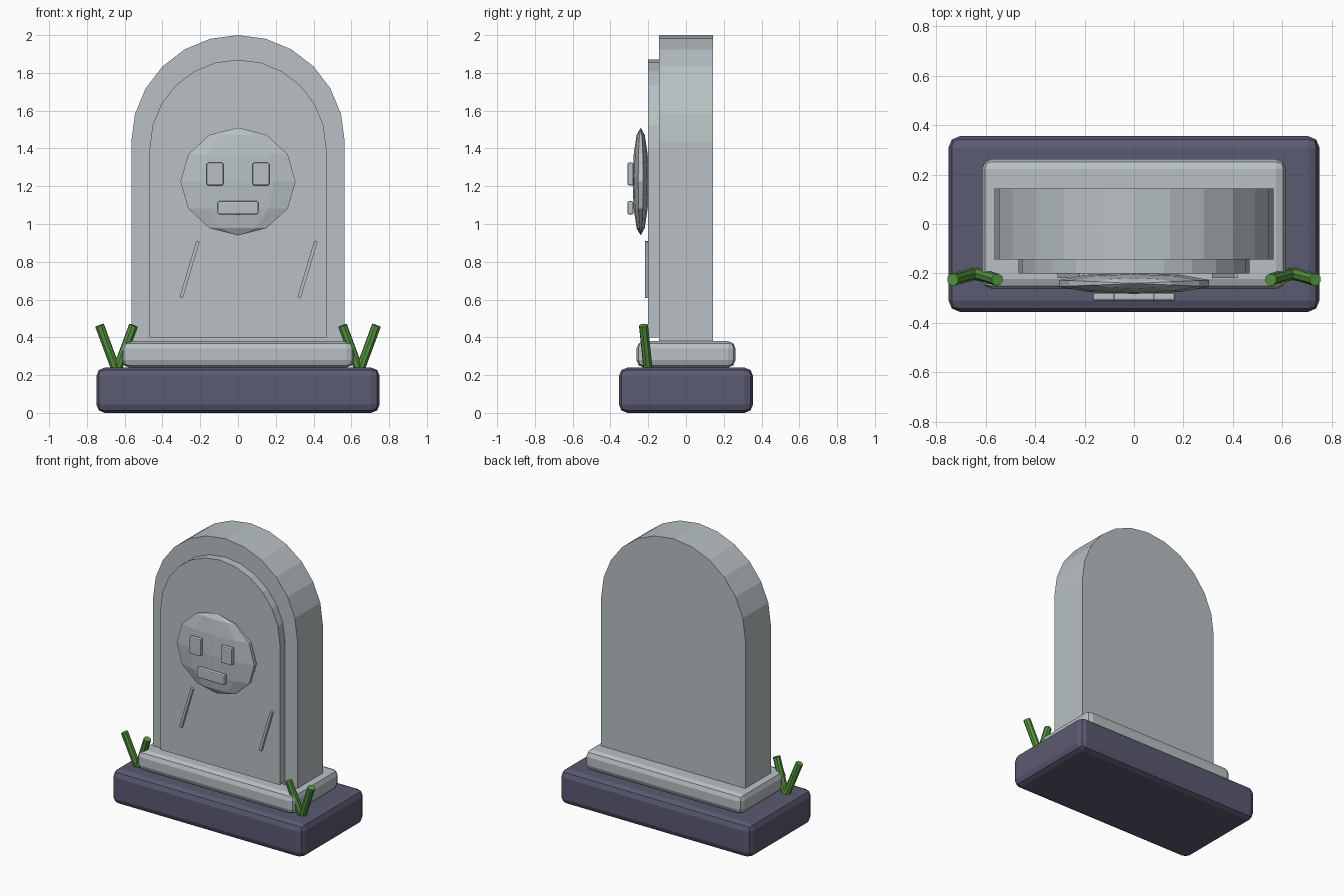
import bpy, bmesh, math
from mathutils import Vector, Matrix

cube = bpy.data.objects.get("Cube")
if cube:
    bpy.data.objects.remove(cube, do_unlink=True)


def material(name, color):
    m = bpy.data.materials.new(name)
    m.use_nodes = True
    m.diffuse_color = (*color, 1)
    m.node_tree.nodes["Principled BSDF"].inputs["Base Color"].default_value = (*color, 1)
    return m


STONE = material("grey stone", (0.48, 0.53, 0.55))
BASE = material("dark purple stone", (0.105, 0.103, 0.17))
GRASS = material("grass green", (0.095, 0.31, 0.053))


def finish(name, bm, mat):
    bmesh.ops.recalc_face_normals(bm, faces=bm.faces)
    mesh = bpy.data.meshes.new(name)
    bm.to_mesh(mesh)
    bm.free()
    mesh.materials.append(mat)
    ob = bpy.data.objects.new(name, mesh)
    bpy.context.collection.objects.link(ob)
    return ob


def box(name, center, size, mat, bevel=0, tilt=0):
    bm = bmesh.new()
    bmesh.ops.create_cube(bm, size=1, matrix=Matrix.Diagonal((*size, 1)))
    ob = finish(name, bm, mat)
    ob.location = center
    ob.rotation_euler.y = tilt
    if bevel:
        mod = ob.modifiers.new("rounded edges", 'BEVEL')
        mod.width = bevel
        mod.segments = 2
    return ob


def arch(name, radius, bottom, spring, front, back, mat, steps=12):
    """Upright slab with a half-round top, extruded along y."""
    profile = [(-radius, bottom), (radius, bottom)]
    for i in range(steps + 1):
        a = math.pi * i / steps
        profile.append((radius * math.cos(a), spring + radius * math.sin(a)))
    bm = bmesh.new()
    face = bm.faces.new([bm.verts.new((x, front, z)) for x, z in profile])
    ext = bmesh.ops.extrude_face_region(bm, geom=[face])
    verts = [g for g in ext["geom"] if isinstance(g, bmesh.types.BMVert)]
    bmesh.ops.translate(bm, verts=verts, vec=(0, back - front, 0))
    return finish(name, bm, mat)


def blade(name, start, end, radius, mat):
    start, end = Vector(start), Vector(end)
    axis = end - start
    bm = bmesh.new()
    bmesh.ops.create_cone(bm, cap_ends=True, segments=8, radius1=radius,
                          radius2=radius, depth=axis.length)
    ob = finish(name, bm, mat)
    ob.location = (start + end) / 2
    ob.rotation_euler = axis.to_track_quat('Z', 'Y').to_euler()
    return ob


# Base and plinth
box("base", (0, 0, 0.12), (1.5, 0.71, 0.24), BASE, 0.045)
box("plinth", (0, 0, 0.31), (1.23, 0.525, 0.14), STONE, 0.04)

# Headstone and raised front panel
arch("headstone", 0.565, 0.36, 1.435, -0.143, 0.143, STONE)
arch("front_panel", 0.468, 0.40, 1.402, -0.20, -0.14, STONE)

# Flattened faceted face ornament
bm = bmesh.new()
bmesh.ops.create_uvsphere(bm, u_segments=10, v_segments=6, radius=1)
bmesh.ops.scale(bm, verts=bm.verts, vec=(0.32, 0.043, 0.285))
bmesh.ops.translate(bm, verts=bm.verts, vec=(0, -0.24, 1.225))
finish("face_ornament", bm, STONE)

for side, s in (("right", -1), ("left", 1)):
    box(side + "_eye", (s * 0.122, -0.294, 1.265), (0.088, 0.032, 0.12), STONE, 0.008)
box("mouth", (0, -0.294, 1.086), (0.216, 0.032, 0.07), STONE, 0.008)

# Slanted crack strips on the panel
for side, x in (("right", -0.256), ("left", 0.368)):
    box(side + "_crack", (x, -0.208, 0.76), (0.018, 0.02, 0.31), STONE, 0, 0.29)

# Grass tufts on the front corners
for side, s in (("right", -1), ("left", 1)):
    for part, tip in (("outer", 0.733), ("inner", 0.553)):
        blade(f"{side}_{part}_grass", (s * 0.643, -0.2, 0.22),
              (s * tip, -0.225, 0.463), 0.025, GRASS)
